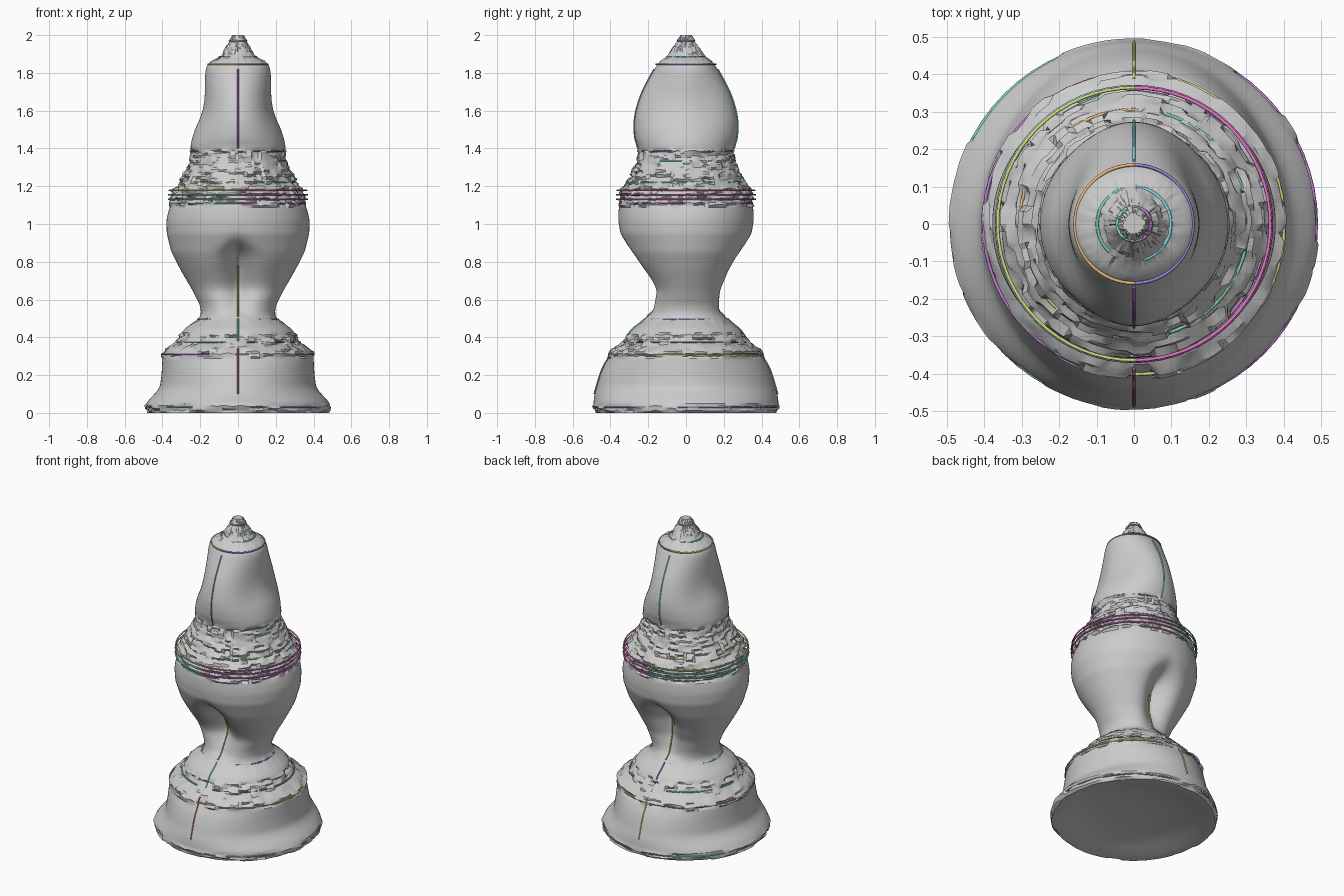
import bpy, math, random
from math import sin, cos, pi, exp

if "Cube" in bpy.data.objects:
    bpy.data.objects.remove(bpy.data.objects["Cube"])

random.seed(4)
SEG, DZ = 112, 0.0125

# Silhouette control points: height, half width (x), half depth (y)
PROFILE = [
    (0.00, .475, .475), (0.02, .49, .49), (0.05, .487, .49), (0.08, .462, .487),
    (0.11, .432, .482), (0.14, .413, .472), (0.20, .405, .455), (0.25, .402, .435),
    (0.29, .40, .41), (0.335, .395, .40), (0.36, .34, .345), (0.40, .312, .312),
    (0.44, .29, .29), (0.47, .25, .25), (0.50, .205, .215), (0.53, .195, .205),
    (0.57, .202, .205), (0.65, .242, .213), (0.75, .30, .252), (0.85, .352, .305),
    (0.95, .377, .35), (1.02, .379, .358), (1.07, .368, .357), (1.11, .352, .352),
    (1.17, .35, .35), (1.20, .325, .325), (1.24, .298, .30), (1.29, .272, .28),
    (1.33, .255, .262), (1.37, .245, .25), (1.41, .252, .255), (1.45, .244, .268),
    (1.50, .228, .273), (1.55, .205, .272), (1.60, .187, .263), (1.65, .178, .249),
    (1.70, .175, .23), (1.75, .175, .205), (1.80, .173, .178), (1.84, .166, .155),
    (1.87, .135, .13), (1.885, .088, .10), (1.92, .075, .08), (1.945, .058, .062),
    (1.955, .046, .05), (1.985, .042, .042), (2.00, .025, .025)]
# Height ranges where the carved surface is ragged, with the roughness
RAGGED = [(-.01, .045, .008), (.30, .42, .012), (.47, .51, .004), (1.09, 1.27, .014),
          (1.27, 1.40, .009), (1.86, 2.01, .004)]


def half_sizes(z):
    z = min(max(z, 0), 2)
    for a, b in zip(PROFILE, PROFILE[1:]):
        if z <= b[0]:
            t = (z - a[0]) / (b[0] - a[0])
            return [a[k] + (b[k] - a[k]) * t for k in (1, 2)]
    return PROFILE[-1][1:]


def smooth_sizes(z):
    # light averaging rounds the profile corners
    s = [half_sizes(z + d) for d in (-.012, 0, .012)]
    return [(s[0][k] + 2 * s[1][k] + s[2][k]) / 4 for k in (0, 1)]


def radius(a, z):
    rx, ry = smooth_sizes(z)
    s = sin(a)
    if s < 0:
        ry -= .035 * exp(-((z - .67) / .08) ** 2)
    # head and base swell into a ridge on the front and back
    power = 2 if .5 < z < 1.1 else 3.5
    r = rx + (ry - rx) * abs(s) ** power
    # crease between the two thighs, front and back
    if .5 < z < 1.0:
        rise = min(1, max(0, (z - .52) / .25))
        top = 1 / (1 + exp((z - .875) / .022))
        depth = (.025 + .095 * rise) * top * min(1, (z - .5) / .04)
        x = r * cos(a)
        r -= depth * exp(-(x / (.045 + .035 * top)) ** 2)
    return r


def build_body():
    levels = int(2 / DZ)
    verts, faces = [], []
    for i in range(levels + 1):
        z = i * DZ
        rough = next((q for lo, hi, q in RAGGED if lo <= z <= hi), 0)
        jag = 0
        for j in range(SEG):
            a = 2 * pi * j / SEG
            if j % 3 == 0:
                jag = random.uniform(-rough, rough)
            r = radius(a, z) + jag
            dz = random.uniform(-.5, .5) * min(rough, .008) if 0 < i < levels else 0
            verts.append((r * cos(a), r * sin(a), z + dz))
    # hollowed underside, added as rings going inward
    under = [(.43, .004), (.37, .025), (.25, .045), (.12, .055)]
    base = len(verts)
    for r, z in under:
        verts += [(r * cos(2 * pi * j / SEG), r * sin(2 * pi * j / SEG), z)
                  for j in range(SEG)]

    def bridge(lo, hi):
        for j in range(SEG):
            k = (j + 1) % SEG
            faces.append((lo + j, lo + k, hi + k, hi + j))
    for i in range(levels):
        bridge(i * SEG, (i + 1) * SEG)
    previous = 0
    for n in range(len(under)):
        bridge(base + n * SEG, previous)
        previous = base + n * SEG
    faces.append(tuple(previous + j for j in reversed(range(SEG))))
    faces.append(tuple(levels * SEG + j for j in range(SEG)))
    mesh = bpy.data.meshes.new("figure_body")
    mesh.from_pydata(verts, [], faces)
    ob = bpy.data.objects.new("figure_body", mesh)
    bpy.context.collection.objects.link(ob)
    bpy.context.view_layer.objects.active = ob
    ob.select_set(True)
    bpy.ops.object.shade_smooth_by_angle(angle=math.radians(28))


COLORS = {"pink": (.8, .2, .6), "cyan": (.25, .75, .75), "purple": (.55, .2, .65),
          "yellow": (.7, .72, .2), "green": (.2, .65, .35), "orange": (.8, .5, .2),
          "blue": (.3, .22, .65), "red": (.6, .22, .15), "olive": (.45, .45, .1)}
MATS = {}
for name, rgb in COLORS.items():
    MATS[name] = bpy.data.materials.new(name)
    MATS[name].diffuse_color = (*rgb, 1)


def wire(name, points, color):
    curve = bpy.data.curves.new(name, 'CURVE')
    curve.dimensions = '3D'
    curve.bevel_depth = .0045
    curve.bevel_resolution = 1
    curve.use_fill_caps = True
    sp = curve.splines.new('POLY')
    sp.points.add(len(points) - 1)
    for p, co in zip(sp.points, points):
        p.co = (*co, 1)
    curve.materials.append(MATS[color])
    bpy.context.collection.objects.link(bpy.data.objects.new(name, curve))


build_body()

# Half-ring guide wires: height, radius, left colour, right colour
for z, r, left, right in [
        (.03, .487, "green", "purple"), (.31, .402, "purple", "yellow"),
        (.375, .33, "green", "red"), (.495, .212, "cyan", "blue"),
        (1.11, .352, "green", "purple"), (1.13, .367, "cyan", "pink"),
        (1.155, .367, "cyan", "pink"), (1.178, .364, "yellow", "pink"),
        (1.22, .305, "orange", "green"), (1.335, .25, "purple", "cyan"),
        (1.385, .246, "cyan", "blue"), (1.845, .158, "orange", "blue"),
        (1.885, .098, "green", "cyan"), (1.97, .045, "cyan", "purple")]:
    for side, start, col in (("left", pi / 2, left), ("right", -pi / 2, right)):
        pts = [(r * cos(start + pi * i / 32), r * sin(start + pi * i / 32), z)
               for i in range(33)]
        wire("half_ring_" + side, pts, col)

# Vertical guide wires along the front and back ridges
for lo, hi, front, back in [(.10, .34, "red", "yellow"), (.36, .50, "cyan", "blue"),
                            (.51, .78, "olive", "olive"), (1.40, 1.82, "purple", "cyan")]:
    for side, a, col in (("front", -pi / 2, front), ("back", pi / 2, back)):
        pts = []
        for i in range(21):
            z = lo + (hi - lo) * i / 20
            pts.append((0, (radius(a, z) + .002) * sin(a), z))
        wire("ridge_line_" + side, pts, col)

for m in bpy.data.materials:
    if m.users and not m.is_grease_pencil:
        m.use_nodes = True
        m.node_tree.nodes["Principled BSDF"].inputs["Base Color"].default_value = m.diffuse_color
